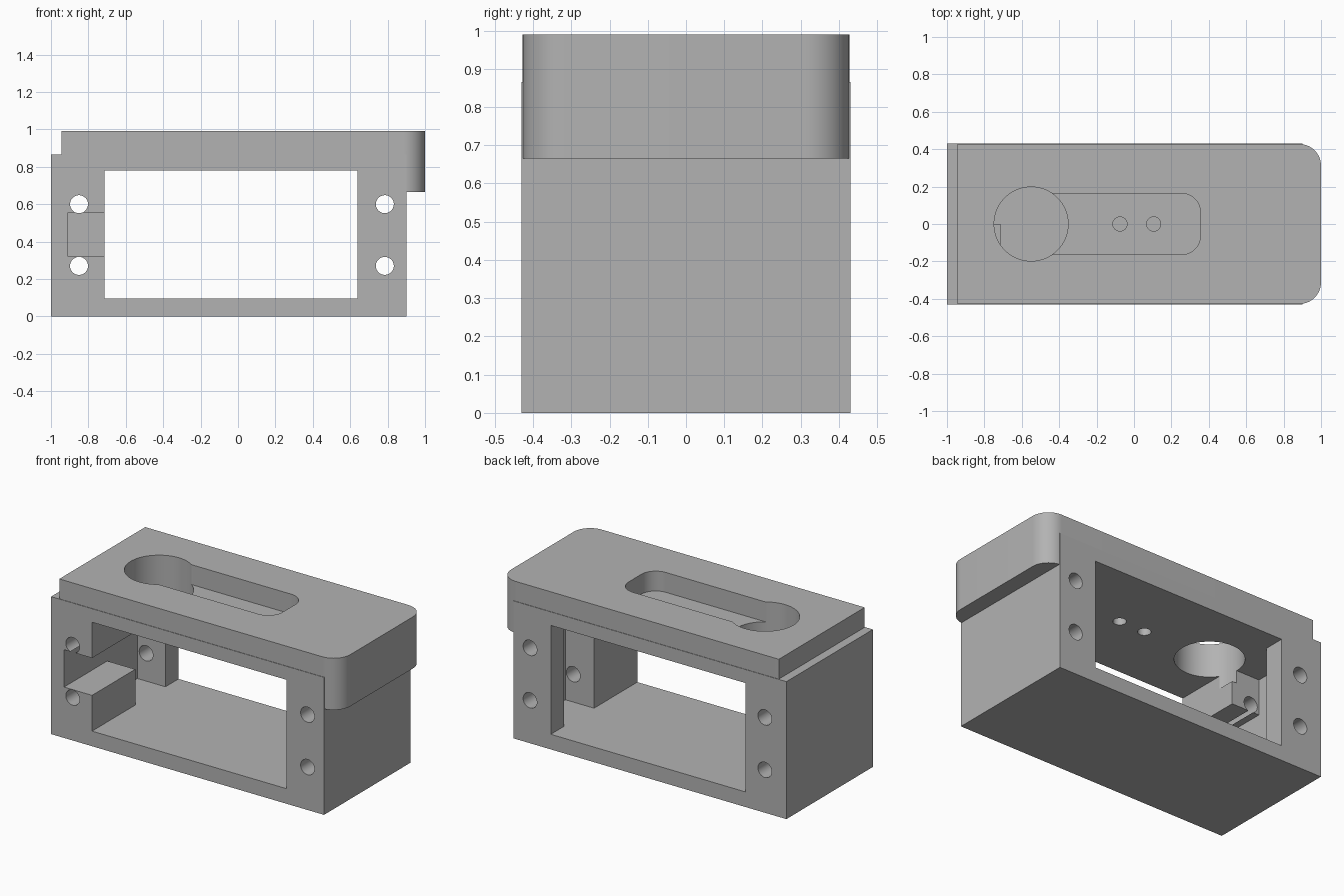
import bpy, math
from mathutils import Matrix

cube = bpy.data.objects.get("Cube")
if cube:
    bpy.data.objects.remove(cube, do_unlink=True)

grey = bpy.data.materials.new("plain_grey")
grey.use_nodes = True
tone = (0.45, 0.45, 0.45, 1)
grey.diffuse_color = tone
grey.node_tree.nodes["Principled BSDF"].inputs["Base Color"].default_value = tone


def prism(name, outline, z0, z1):
    """Extrude a counter-clockwise xy outline from z0 to z1."""
    n = len(outline)
    verts = [(x, y, z) for z in (z0, z1) for x, y in outline]
    faces = [list(range(n))[::-1], list(range(n, 2 * n))]
    faces += [[i, (i + 1) % n, (i + 1) % n + n, i + n] for i in range(n)]
    mesh = bpy.data.meshes.new(name)
    mesh.from_pydata(verts, [], faces)
    mesh.materials.append(grey)
    obj = bpy.data.objects.new(name, mesh)
    bpy.context.collection.objects.link(obj)
    return obj


def box(name, x0, x1, y0, y1, z0, z1):
    return prism(name, [(x0, y0), (x1, y0), (x1, y1), (x0, y1)], z0, z1)


def arc(cx, cy, r, start, end, steps):
    angles = [math.radians(start + (end - start) * i / steps) for i in range(steps + 1)]
    return [(cx + r * math.cos(a), cy + r * math.sin(a)) for a in angles]


def round_end(name, x0, x1, half, r, z0, z1):
    """Block with both vertical corners rounded at its +x end."""
    outline = [(x0, -half)] + arc(x1 - r, r - half, r, -90, 0, 16)
    outline += arc(x1 - r, half - r, r, 0, 90, 16) + [(x0, half)]
    return prism(name, outline, z0, z1)


def cylinder(name, x, y, r, z0, z1):
    return prism(name, arc(x, y, r, 0, 360, 64)[:-1], z0, z1)


def cut(target, cutters):
    bpy.context.view_layer.objects.active = target
    for c in cutters:
        mod = target.modifiers.new("cut", "BOOLEAN")
        mod.operation, mod.solver, mod.object = "DIFFERENCE", "EXACT", c
        bpy.ops.object.modifier_apply(modifier=mod.name)
        bpy.data.objects.remove(c, do_unlink=True)


D = 0.43        # half depth
TOP = 0.865     # top of the body
FLOOR, CEIL = 0.095, 0.78

# Body: a frame with a through window, rear side pockets and a cable slot
body = box("body", -1, 0.9, -D, D, 0, TOP)
cutters = [
    box("window_cutter", -0.715, 0.64, -1, 1, FLOOR, CEIL),
    box("pocket_cutter", -0.91, 0.84, 0, 0.3, FLOOR, CEIL),
    box("slot_cutter", -0.91, -0.6, -1, 0.1, 0.32, 0.555),
    cylinder("port_cutter", -0.55, 0, 0.198, 0.7, 1.1),
]
for x in (-0.075, 0.105):
    cutters.append(cylinder("pin_cutter", x, 0, 0.038, 0.7, 1.1))
# Screw holes run front to back
for x in (-0.85, 0.785):
    for z in (0.27, 0.6):
        hole = cylinder("screw_cutter", 0, 0, 0.048, -1, 1)
        hole.data.transform(Matrix.Translation((x, 0, z)) @ Matrix.Rotation(math.pi / 2, 4, "X"))
        cutters.append(hole)
cut(body, cutters)

# Lid: plate with a rounded lip hanging over the +x end
lid = round_end("lid", -0.945, 1, 0.427, 0.115, 0.665, 0.99)
cut(lid, [
    box("underside_cutter", -1.2, 0.9, -1, 1, 0.5, TOP),
    round_end("recess_cutter", -0.55, 0.355, 0.163, 0.1, 0.7, 1.1),
    cylinder("lid_port_cutter", -0.55, 0, 0.198, 0.7, 1.1),
])

# Smooth curved walls, keep edges crisp
for obj in (body, lid):
    bpy.ops.object.select_all(action="DESELECT")
    obj.select_set(True)
    bpy.context.view_layer.objects.active = obj
    bpy.ops.object.shade_smooth_by_angle(angle=math.radians(30))
